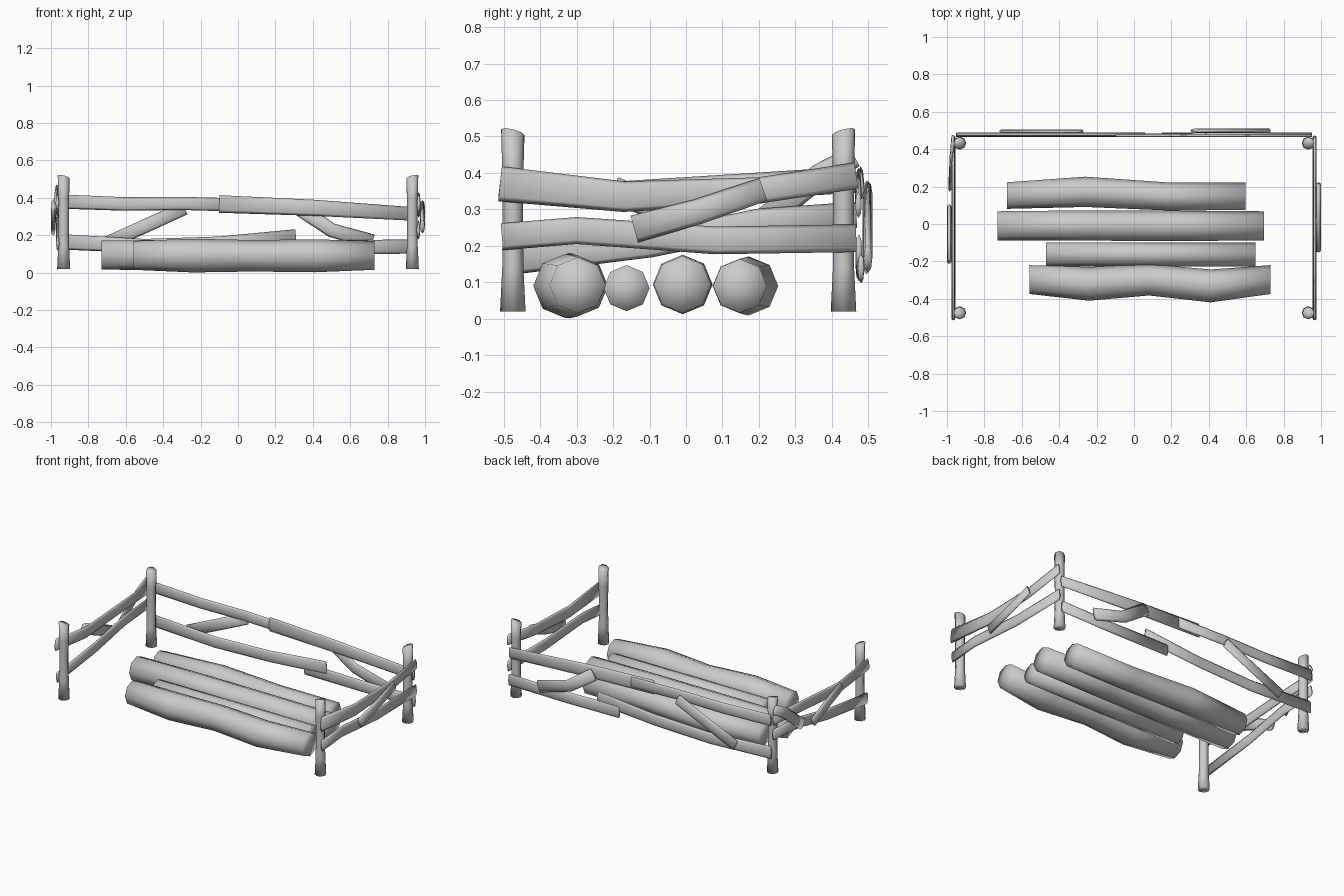
import bpy, bmesh, math
from mathutils import Vector

SIDES = 8


def loft(name, pts, radii, normal, fixed=None, top_slant=None):
    """Tube through pts; radii = (half width, half depth) per point, depth runs along normal."""
    pts = [Vector(p) for p in pts]
    n = Vector(normal)
    bm = bmesh.new()
    rings = []
    last = len(pts) - 1
    for i, p in enumerate(pts):
        t = Vector(fixed) if fixed else pts[min(i + 1, last)] - pts[max(i - 1, 0)]
        u = n.cross(t).normalized()
        w, d = radii[i]
        ring = []
        for k in range(SIDES):
            a = 2 * math.pi * k / SIDES
            off = u * (w * math.cos(a)) + n * (d * math.sin(a))
            if top_slant and i == last:
                off.z += off.x * top_slant[0] + off.y * top_slant[1]
            ring.append(bm.verts.new(p + off))
        rings.append(ring)
    for a, b in zip(rings, rings[1:]):
        for k in range(SIDES):
            j = (k + 1) % SIDES
            bm.faces.new((a[k], a[j], b[j], b[k]))
    # fan caps
    for ring, p in ((rings[0], pts[0]), (rings[-1], pts[-1])):
        c = bm.verts.new(p)
        for k in range(SIDES):
            bm.faces.new((ring[k], ring[(k + 1) % SIDES], c))
    bmesh.ops.recalc_face_normals(bm, faces=bm.faces[:])
    for f in bm.faces:
        f.smooth = True
    me = bpy.data.meshes.new(name)
    bm.to_mesh(me)
    bm.free()
    ob = bpy.data.objects.new(name, me)
    bpy.context.collection.objects.link(ob)
    return ob


def log(name, pts, radii):
    loft(name, pts, [(r, r) for r in radii], (0, 1, 0), fixed=(1, 0, 0))


def back_rail(name, y, pts, widths, depth=0.009):
    loft(name, [(x, y, z) for x, z in pts], [(w, depth) for w in widths], (0, 1, 0))


def side_rail(name, x, pts, widths, depth=0.009):
    loft(name, [(x, y, z) for y, z in pts], [(w, depth) for w in widths], (1, 0, 0))


# corner posts, waisted, tops slanting up to the outside
for sx, xs in ((-1, "left"), (1, "right")):
    for y, sy, ys in ((0.432, 1, "back"), (-0.475, -1, "front")):
        x = sx * 0.932
        loft(f"{ys}_{xs}_post",
             [(x, y, 0.02), (x, y, 0.14), (x, y, 0.27), (x, y, 0.40), (x, y, 0.512)],
             [(0.035, 0.035), (0.029, 0.029), (0.028, 0.028), (0.029, 0.029), (0.032, 0.032)],
             (0, 1, 0), fixed=(0, 0, 1), top_slant=(sx * 0.25, sy * 0.25))

# logs on the floor
log("log_back", [(-0.68, 0.152, 0.09), (-0.26, 0.172, 0.09), (0.17, 0.148, 0.09), (0.595, 0.148, 0.09)],
    [0.071, 0.081, 0.075, 0.074])
log("log_middle", [(-0.73, -0.01, 0.094), (-0.25, -0.008, 0.094), (0.22, -0.01, 0.094), (0.695, -0.01, 0.094)],
    [0.078, 0.081, 0.081, 0.078])
log("log_thin", [(-0.47, -0.163, 0.084), (0.09, -0.163, 0.084), (0.65, -0.163, 0.084)],
    [0.063, 0.063, 0.063])
log("log_front", [(-0.56, -0.297, 0.092), (-0.24, -0.32, 0.091), (0.08, -0.298, 0.09),
                  (0.41, -0.331, 0.09), (0.73, -0.297, 0.092)],
    [0.077, 0.09, 0.084, 0.088, 0.077])

# back rails
back_rail("back_upper_rail_left", 0.479, [(-0.95, 0.38), (-0.6, 0.367), (-0.3, 0.37), (0.06, 0.36)],
          [0.038, 0.036, 0.035, 0.036])
back_rail("back_upper_rail_right", 0.473, [(-0.1, 0.367), (0.4, 0.347), (0.95, 0.313)],
          [0.047, 0.043, 0.036])
back_rail("back_lower_rail_left", 0.474, [(-0.95, 0.165), (-0.5, 0.142), (-0.1, 0.155), (0.31, 0.19)],
          [0.041, 0.038, 0.038, 0.042])
back_rail("back_lower_rail_right", 0.48, [(0.15, 0.14), (0.55, 0.135), (0.95, 0.14)],
          [0.04, 0.038, 0.038])
back_rail("back_brace_left", 0.495, [(-0.705, 0.155), (-0.5, 0.247), (-0.285, 0.345)], [0.037] * 3, 0.011)
back_rail("back_brace_right", 0.499, [(0.325, 0.345), (0.5, 0.227), (0.72, 0.165)], [0.04, 0.038, 0.04], 0.012)

# right side rails
side_rail("right_upper_rail", 0.966, [(-0.51, 0.37), (-0.17, 0.335), (0.2, 0.352), (0.467, 0.393)],
          [0.048, 0.042, 0.036, 0.036])
side_rail("right_lower_rail", 0.964, [(-0.505, 0.225), (-0.3, 0.242), (0.08, 0.215), (0.467, 0.221)],
          [0.037, 0.037, 0.038, 0.038])
side_rail("right_brace", 0.986, [(-0.142, 0.246), (0.03, 0.293), (0.212, 0.355)], [0.038, 0.035, 0.033], 0.013)

# left side rails
side_rail("left_upper_rail", -0.966, [(-0.51, 0.375), (-0.2, 0.338), (0.15, 0.362), (0.467, 0.382)],
          [0.04, 0.038, 0.036, 0.036])
side_rail("left_lower_rail", -0.964, [(-0.5, 0.155), (-0.1, 0.205), (0.2, 0.265), (0.467, 0.285)],
          [0.037, 0.037, 0.037, 0.036])
loft("left_brace_back", [(-0.968, 0.462, 0.445), (-0.976, 0.37, 0.395), (-0.984, 0.195, 0.255)],
     [(0.03, 0.009), (0.033, 0.009), (0.034, 0.009)], (-1, 0, 0))
side_rail("left_brace_front", -0.988, [(0.09, 0.23), (-0.06, 0.298), (-0.2, 0.355)], [0.036] * 3, 0.012)
